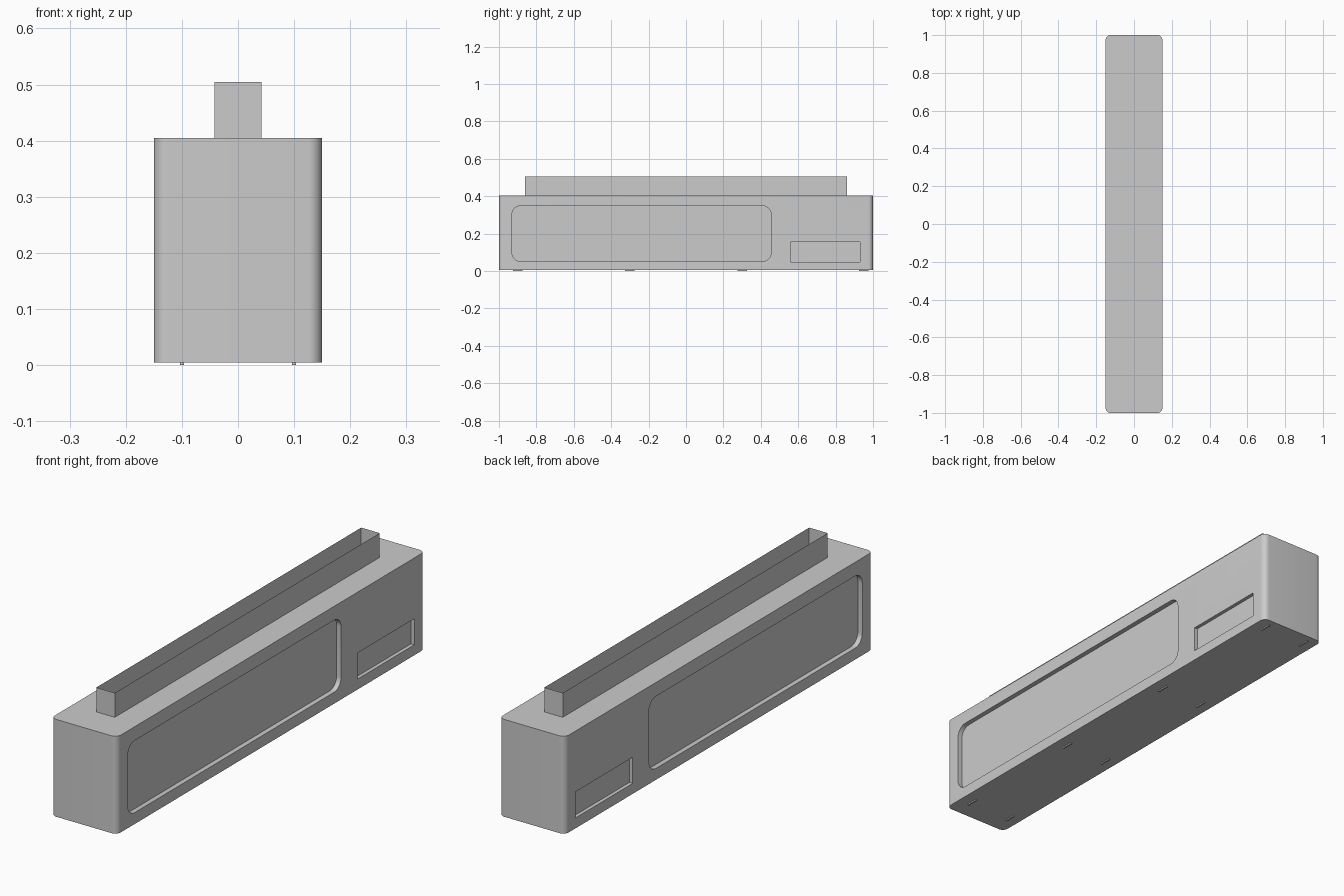
import bpy, bmesh
from mathutils import Vector

if "Cube" in bpy.data.objects:
    bpy.data.objects.remove(bpy.data.objects["Cube"])


def box(name, lo, hi, axis=None, radius=0.0, open_ends=False):
    """Box between two corners; edges along `axis` are optionally rounded."""
    lo, hi = Vector(lo), Vector(hi)
    bm = bmesh.new()
    bmesh.ops.create_cube(bm, size=1)
    for v in bm.verts:
        v.co = Vector([(lo[i] + hi[i]) / 2 + v.co[i] * (hi[i] - lo[i]) for i in range(3)])
    if radius:
        edges = [e for e in bm.edges
                 if abs((e.verts[0].co - e.verts[1].co).normalized()[axis]) > 0.9]
        bmesh.ops.bevel(bm, geom=edges, offset=radius, segments=8,
                        profile=0.5, affect='EDGES')
    if open_ends:
        bm.normal_update()
        bmesh.ops.delete(bm, geom=[f for f in bm.faces if abs(f.normal.z) > 0.9],
                         context='FACES_ONLY')
    mesh = bpy.data.meshes.new(name)
    bm.to_mesh(mesh)
    bm.free()
    obj = bpy.data.objects.new(name, mesh)
    bpy.context.collection.objects.link(obj)
    return obj


# Main housing with rounded vertical corners
body = box("housing", (-0.15, -1, 0.005), (0.15, 1, 0.405), axis=2, radius=0.025)

# Recesses on both long sides: (name, y0, y1, z0, z1, depth, corner radius)
recesses = [("large_panel", -0.93, 0.455, 0.052, 0.348, 0.02, 0.045),
            ("small_panel", 0.56, 0.93, 0.048, 0.155, 0.015, 0.0)]
bpy.context.view_layer.objects.active = body
for name, y0, y1, z0, z1, depth, radius in recesses:
    for side in (-1, 1):
        xs = sorted((side * (0.15 - depth), side * 0.2))
        cutter = box(name + "_cutter", (xs[0], y0, z0), (xs[1], y1, z1), 0, radius)
        cutter.hide_render = True
        mod = body.modifiers.new(name, 'BOOLEAN')
        mod.operation, mod.solver, mod.object = 'DIFFERENCE', 'EXACT', cutter
        bpy.ops.object.modifier_apply(modifier=mod.name)
        bpy.data.objects.remove(cutter)

body.select_set(True)
bpy.ops.object.shade_smooth_by_angle(angle=0.52)

# Thin-walled rail on top, open upward
box("top_rail", (-0.042, -0.86, 0.405), (0.042, 0.86, 0.505), open_ends=True)

# Small feet in two rows
for x in (-0.1, 0.1):
    for y in (-0.9, -0.3, 0.3, 0.95):
        box("foot", (x - 0.0035, y - 0.025, 0), (x + 0.0035, y + 0.025, 0.005))
